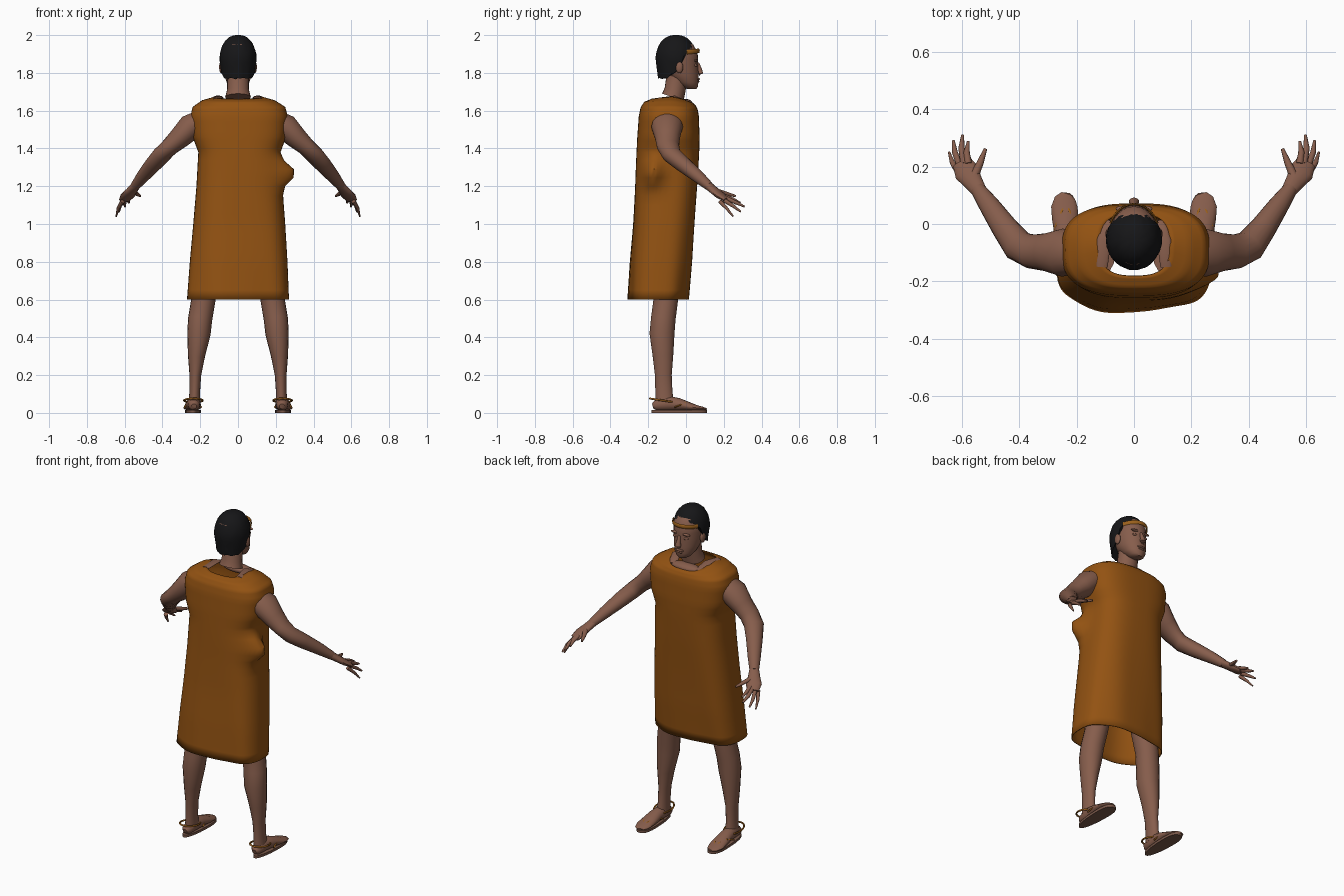
import bpy, bmesh, math, random
from mathutils import Vector

random.seed(4)
if "Cube" in bpy.data.objects:
    bpy.data.objects.remove(bpy.data.objects["Cube"])
made = []


def material(name, rgb, rough=0.8):
    m = bpy.data.materials.new(name)
    m.use_nodes = True
    m.diffuse_color = (*rgb, 1)
    node = m.node_tree.nodes["Principled BSDF"]
    node.inputs["Base Color"].default_value = (*rgb, 1)
    node.inputs["Roughness"].default_value = rough
    return m


SKIN = material("brown skin", (0.24, 0.11, 0.072))
CLOTH = material("ochre cloth", (0.29, 0.085, 0.006))
HAIR = material("black hair", (0.008, 0.008, 0.009))
STRAP = material("gold brown leather", (0.33, 0.12, 0.012))
SOLE = material("dark sole", (0.19, 0.095, 0.065))


def finish(name, rings, mat, caps=True):
    """Skin a list of equal rings of points into one object."""
    bm = bmesh.new()
    loops = [[bm.verts.new(p) for p in ring] for ring in rings]
    n = len(loops[0])
    for a, b in zip(loops, loops[1:]):
        for i in range(n):
            j = (i + 1) % n
            bm.faces.new((a[i], a[j], b[j], b[i]))
    if caps:
        bm.faces.new(loops[0])
        bm.faces.new(loops[-1])
    bmesh.ops.recalc_face_normals(bm, faces=bm.faces)
    mesh = bpy.data.meshes.new(name)
    bm.to_mesh(mesh)
    bm.free()
    mesh.materials.append(mat)
    ob = bpy.data.objects.new(name, mesh)
    bpy.context.collection.objects.link(ob)
    made.append(ob)
    return ob


def tube(name, pts, mat, side=1, n=14):
    """Limb along points (x, y, z, half width, half depth)."""
    c = [Vector((side * p[0], p[1], p[2])) for p in pts]
    rings = []
    for k, p in enumerate(pts):
        d = (c[min(k + 1, len(c) - 1)] - c[max(k - 1, 0)]).normalized()
        if abs(d.z) > 0.85:
            u = (Vector((1, 0, 0)) - d * d.x).normalized()
        else:
            u = d.cross(Vector((0, 0, 1))).normalized()
        v = d.cross(u)
        rings.append([c[k] + u * p[3] * math.cos(a) + v * p[4] * math.sin(a)
                      for a in (i * math.tau / n for i in range(n))])
    return finish(name, rings, mat)


def blob(name, loc, size, mat):
    """Small ellipsoid."""
    bm = bmesh.new()
    bmesh.ops.create_uvsphere(bm, u_segments=16, v_segments=10, radius=1)
    mesh = bpy.data.meshes.new(name)
    for v in bm.verts:
        v.co = Vector([l + s * q for l, s, q in zip(loc, size, v.co)])
    bm.to_mesh(mesh)
    bm.free()
    mesh.materials.append(mat)
    ob = bpy.data.objects.new(name, mesh)
    bpy.context.collection.objects.link(ob)
    made.append(ob)


def spow(v, e):
    return math.copysign(abs(v) ** e, v)


# Tunic: sections as (z, left x, right x, back y, front y)
SECTIONS = [(.60, -.27, .27, -.305, .01), (.80, -.255, .262, -.295, .03),
            (1.0, -.237, .25, -.28, .045), (1.2, -.22, .235, -.27, .06),
            (1.38, -.21, .225, -.262, .07), (1.46, -.24, .255, -.258, .072),
            (1.57, -.252, .264, -.25, .068), (1.62, -.24, .25, -.24, .06),
            (1.655, -.19, .195, -.222, .05), (1.675, -.12, .125, -.182, .038)]
rings, steps, count = [], 4, 64
for a, b in zip(SECTIONS, SECTIONS[1:] + SECTIONS[-1:]):
    for k in range(steps if a is not b else 1):
        z, x0, x1, y0, y1 = [p + (q - p) * k / steps for p, q in zip(a, b)]
        ring = []
        for i in range(count):
            t = i * math.tau / count
            c, s = math.cos(t), math.sin(t)
            x = (x0 + x1) / 2 + (x1 - x0) / 2 * spow(c, 0.72)
            y = (y0 + y1) / 2 + (y1 - y0) / 2 * spow(s, 0.72)
            low = max(0, (1.3 - z) / 0.7)
            y += 0.008 * low * math.sin(5 * t + 2 * z) * abs(s)
            zz = z - max(0, z - 1.6) / 0.075 * (0.035 * max(0, s) + 0.012 * max(0, -s))
            # Gathered cloth bunch on the left side
            if c > 0:
                x += 0.085 * math.exp(-((z - 1.27) / 0.06) ** 2 - ((y + 0.18) / 0.055) ** 2)
            ring.append((x, y, zz))
        rings.append(ring)
tunic = finish("tunic", rings, CLOTH, caps=False)
thick = tunic.modifiers.new("cloth thickness", 'SOLIDIFY')
thick.thickness = 0.006
thick.offset = -1

# Head, neck and upper chest
HEAD = [(1.715, .03, .022, .025), (1.725, .02, .042, .042), (1.75, .004, .06, .062),
        (1.79, -.018, .074, .085), (1.83, -.035, .081, .1), (1.87, -.042, .085, .106),
        (1.91, -.045, .086, .106), (1.95, -.052, .074, .09), (1.98, -.055, .04, .05)]
finish("head", [[(rx * math.cos(t), y + ry * math.sin(t), z)
                 for t in (i * math.tau / 28 for i in range(28))]
                for z, y, rx, ry in HEAD], SKIN)
tube("neck", [(0, -.07, 1.672, .068, .06), (0, -.058, 1.71, .058, .056),
              (0, -.045, 1.8, .056, .056)], SKIN, n=20)
blob("upper_chest", (0, -.005, 1.638), (.1, .04, .025), SKIN)
tube("nose", [(0, .063, 1.855, .008, .006), (0, .072, 1.82, .012, .012),
              (0, .078, 1.797, .018, .014), (0, .07, 1.787, .012, .006)], SKIN)
blob("upper_lip", (0, .062, 1.767), (.026, .012, .007), SKIN)
blob("lower_lip", (0, .059, 1.755), (.022, .012, .007), SKIN)
blob("chin", (0, .042, 1.731), (.026, .018, .015), SKIN)

# Hair: a dome whose lower edge follows the hairline
HAIRLINE = [(-1, 1.768), (-.5, 1.775), (-.15, 1.80), (.2, 1.825), (.36, 1.89), (.6, 1.92), (1, 1.93)]


def hairline(s):
    for (s0, z0), (s1, z1) in zip(HAIRLINE, HAIRLINE[1:]):
        if s <= s1:
            return z0 + (z1 - z0) * (s - s0) / (s1 - s0)
    return HAIRLINE[-1][1]


cols, rows = 48, 12
edge = [hairline(math.sin(i * math.tau / cols)) + random.uniform(-.006, .006) for i in range(cols)]
rings = []
for k in range(rows + 1):
    ring = []
    for i in range(cols):
        t = i * math.tau / cols
        q = 0.02 + 0.98 * k / rows
        z = 2.0 - (2.0 - edge[i]) * q ** 1.7
        f = math.sqrt(max(0, 1 - ((z - 1.87) / .1305) ** 2)) ** 0.85 if z > 1.87 else 1 - 1.3 * (1.87 - z)
        f += random.uniform(-.012, .012)
        ring.append((.098 * f * math.cos(t), -.053 + .108 * f * math.sin(t), z))
    rings.append(ring)
finish("hair", rings, HAIR)

# Headband across the forehead
band = []
for a in [math.radians(25 + 130 * i / 16) for i in range(17)]:
    x, y = .09 * math.cos(a), -.045 + .114 * math.sin(a)
    band.append((x, y, 1.905 + .012 * math.sin(a), .004, .012))
tube("headband", band, STRAP, n=8)

FINGERS = {
    "thumb": [(.558, .165, 1.175, .016, .013), (.536, .215, 1.16, .012, .011), (.518, .262, 1.148, .006, .006)],
    "index_finger": [(.578, .21, 1.145, .013, .012), (.584, .25, 1.13, .011, .01), (.578, .288, 1.112, .005, .005)],
    "middle_finger": [(.592, .21, 1.137, .013, .012), (.602, .265, 1.113, .011, .01), (.598, .31, 1.092, .005, .005)],
    "ring_finger": [(.606, .2, 1.127, .012, .012), (.625, .25, 1.095, .01, .009), (.63, .29, 1.065, .005, .005)],
    "little_finger": [(.612, .18, 1.12, .012, .011), (.634, .215, 1.083, .009, .008), (.645, .25, 1.04, .004, .004)],
}

for side, tag in ((1, "left"), (-1, "right")):
    # Ear and bare shoulder strip beside the neck
    blob(tag + "_ear", (side * .088, -.035, 1.83), (.012, .02, .032), SKIN)
    blob(tag + "_eyelid", (side * .034, .05, 1.84), (.017, .01, .008), SKIN)
    blob(tag + "_brow", (side * .036, .053, 1.865), (.028, .011, .007), SKIN)
    tube(tag + "_shoulder_strip", [(.085, .01, 1.642, .025, .006), (.105, -.06, 1.672, .025, .008),
                                   (.112, -.15, 1.662, .02, .006)], SKIN, side)
    # Arm and hand
    tube(tag + "_arm", [(.19, -.1, 1.56, .07, .05), (.25, -.1, 1.515, .084, .07), (.31, -.098, 1.455, .066, .058),
                        (.36, -.095, 1.41, .06, .047), (.405, -.075, 1.365, .056, .045),
                        (.45, -.015, 1.315, .046, .042), (.505, .065, 1.25, .036, .033),
                        (.545, .122, 1.2, .026, .024)], SKIN, side, 18)
    tube(tag + "_palm", [(.538, .112, 1.208, .026, .023), (.562, .148, 1.178, .034, .02),
                         (.583, .18, 1.152, .044, .018), (.6, .215, 1.128, .034, .012)], SKIN, side)
    for name, pts in FINGERS.items():
        tube(tag + "_" + name, pts, SKIN, side, 10)
    # Leg and foot
    tube(tag + "_leg", [(.15, -.11, .85, .085, .085), (.183, -.107, .6, .064, .066), (.2, -.12, .5, .064, .066),
                        (.207, -.127, .42, .062, .067), (.22, -.122, .3, .045, .055),
                        (.226, -.12, .2, .031, .045), (.229, -.117, .11, .028, .046),
                        (.231, -.113, .05, .032, .05)], SKIN, side, 18)
    tube(tag + "_foot", [(.233, -.176, .035, .014, .014), (.233, -.16, .04, .03, .028),
                         (.234, -.1, .05, .034, .04), (.237, -.04, .045, .04, .034), (.24, .02, .033, .046, .022),
                         (.243, .06, .026, .046, .014), (.24, .09, .022, .036, .01),
                         (.235, .106, .02, .018, .005)], SKIN, side, 16)
    # Sandal sole and straps
    outline = [(side * (.238 + (.04 + .01 * math.sin(t)) * spow(math.cos(t), .8)), -.036 + .146 * spow(math.sin(t), .8))
               for t in (i * math.tau / 28 for i in range(28))]
    finish(tag + "_sole", [[(x, y, z) for x, y in outline] for z in (0, .015)], SOLE)
    ankle = []
    for i in range(25):
        t = i * math.tau / 24
        y = -.125 + .066 * math.sin(t)
        ankle.append((.236 + .05 * math.cos(t), y, .066 - .15 * (y + .125), .005, .005))
    tube(tag + "_ankle_strap", ankle, STRAP, side, 8)
    for dx, part in ((-.042, "inner"), (.046, "outer")):
        tube(f"{tag}_{part}_toe_strap", [(.237 + dx, -.06, .03, .005, .004), (.239 + dx * .7, -.005, .052, .005, .004),
                                         (.238 + dx * .3, .045, .043, .005, .004),
                                         (.236, .07, .03, .004, .004)], STRAP, side, 8)

# Smooth shading with sharp creases kept
bpy.ops.object.select_all(action='DESELECT')
for ob in made:
    ob.select_set(True)
bpy.context.view_layer.objects.active = made[0]
bpy.ops.object.shade_smooth_by_angle(angle=math.radians(45))
